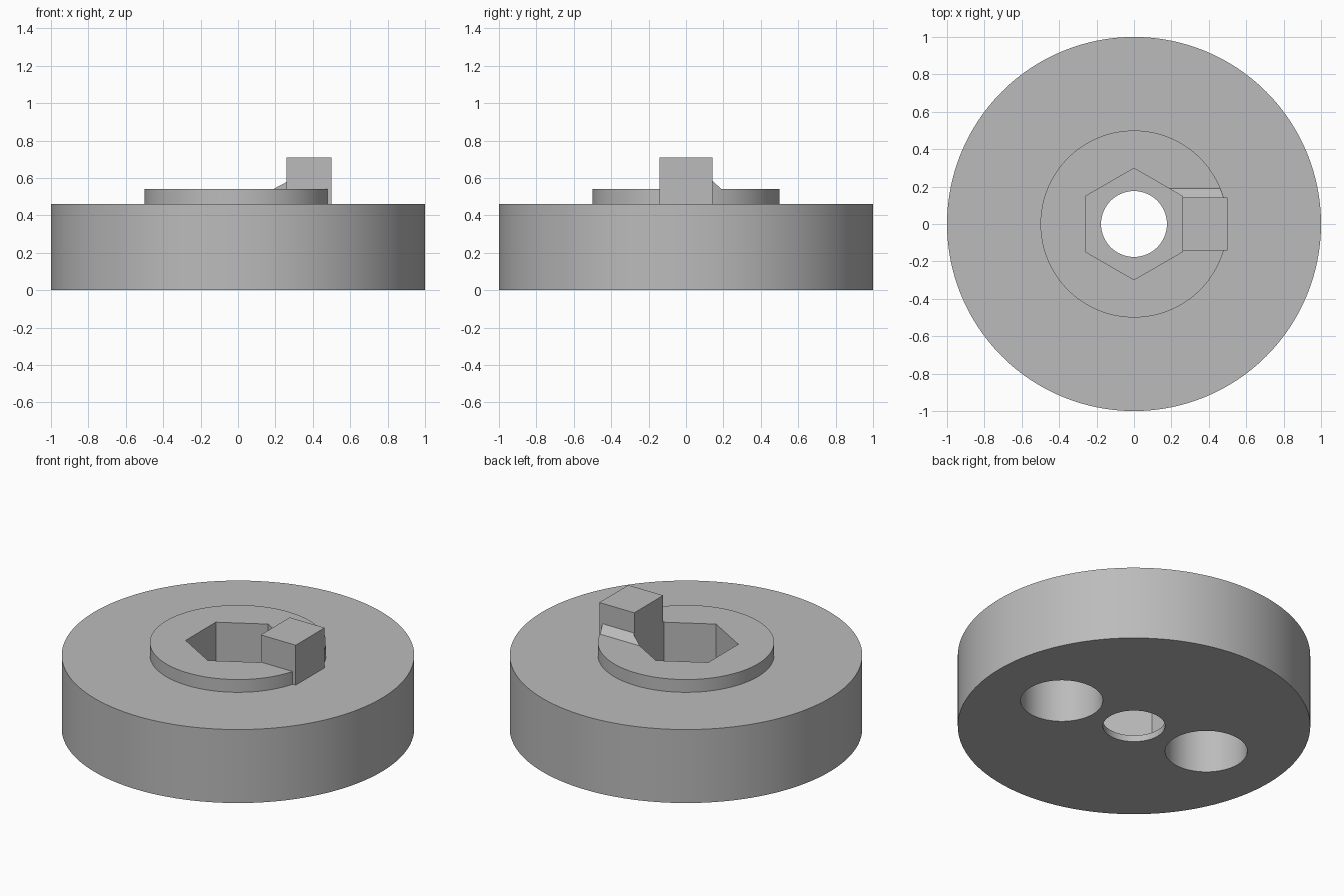
import bpy
import bmesh
import math

if "Cube" in bpy.data.objects:
    bpy.data.objects.remove(bpy.data.objects["Cube"], do_unlink=True)

DISC_TOP, BOSS_TOP, TAB_TOP = 0.46, 0.54, 0.71

grey = bpy.data.materials.new("plain grey")
grey.use_nodes = True
grey.diffuse_color = (0.5, 0.5, 0.5, 1)
grey.node_tree.nodes["Principled BSDF"].inputs["Base Color"].default_value = (0.5, 0.5, 0.5, 1)


def cylinder(name, radius, z0, z1, x=0, y=0, sides=128, turn=0):
    bpy.ops.mesh.primitive_cylinder_add(
        vertices=sides, radius=radius, depth=z1 - z0,
        location=(x, y, (z0 + z1) / 2), rotation=(0, 0, turn))
    ob = bpy.context.object
    ob.name = name
    ob.data.materials.append(grey)
    return ob


def prism(name, profile, x0, x1):
    """Extrude a (y, z) outline along x."""
    bm = bmesh.new()
    face = bm.faces.new([bm.verts.new((x0, y, z)) for y, z in profile])
    grown = bmesh.ops.extrude_face_region(bm, geom=[face])["geom"]
    moved = [v for v in grown if isinstance(v, bmesh.types.BMVert)]
    bmesh.ops.translate(bm, verts=moved, vec=(x1 - x0, 0, 0))
    bmesh.ops.recalc_face_normals(bm, faces=bm.faces)
    mesh = bpy.data.meshes.new(name)
    bm.to_mesh(mesh)
    bm.free()
    mesh.materials.append(grey)
    ob = bpy.data.objects.new(name, mesh)
    bpy.context.collection.objects.link(ob)
    return ob


def combine(target, tool, operation):
    """Apply a boolean and remove the tool."""
    mod = target.modifiers.new("boolean", 'BOOLEAN')
    mod.operation, mod.solver, mod.object = operation, 'EXACT', tool
    bpy.ops.object.select_all(action='DESELECT')
    bpy.context.view_layer.objects.active = target
    target.select_set(True)
    bpy.ops.object.modifier_apply(modifier=mod.name)
    bpy.data.objects.remove(tool, do_unlink=True)


# Disc with the raised boss
body = cylinder("knob_body", 1, 0, DISC_TOP)
combine(body, cylinder("boss", 0.5, DISC_TOP - 0.05, BOSS_TOP), 'UNION')

# Upright tab beside the socket
half = 0.143
tab = prism("tab", [(-half, 0.44), (half, 0.44), (half, TAB_TOP), (-half, TAB_TOP)], 0.2, 0.5)
combine(body, tab, 'UNION')

# Sloped fillet along the back of the tab, trimmed to the boss rim
wedge = prism("wedge", [(0.1, 0.5), (0.19, 0.5), (0.19, BOSS_TOP),
                        (half, 0.583), (0.1, 0.583)], 0.1, 0.6)
combine(wedge, cylinder("trim", 0.499, 0.3, 0.9), 'INTERSECT')
combine(body, wedge, 'UNION')

# Hexagonal socket and the through hole below it
hexagon = cylinder("socket", 0.298, 0.04, 1, sides=6)
hexagon.data.update()
combine(body, hexagon, 'DIFFERENCE')
combine(body, cylinder("bore", 0.176, -0.1, 0.2), 'DIFFERENCE')

# Two blind holes in the underside
for side in (1, -1):
    angle = math.radians(-5)
    pocket = cylinder("pocket", 0.233, -0.1, 0.36,
                      side * 0.5 * math.cos(angle), side * 0.5 * math.sin(angle), sides=96)
    combine(body, pocket, 'DIFFERENCE')

bpy.ops.object.select_all(action='DESELECT')
body.select_set(True)
bpy.context.view_layer.objects.active = body
bpy.ops.object.shade_smooth_by_angle(angle=math.radians(25))
